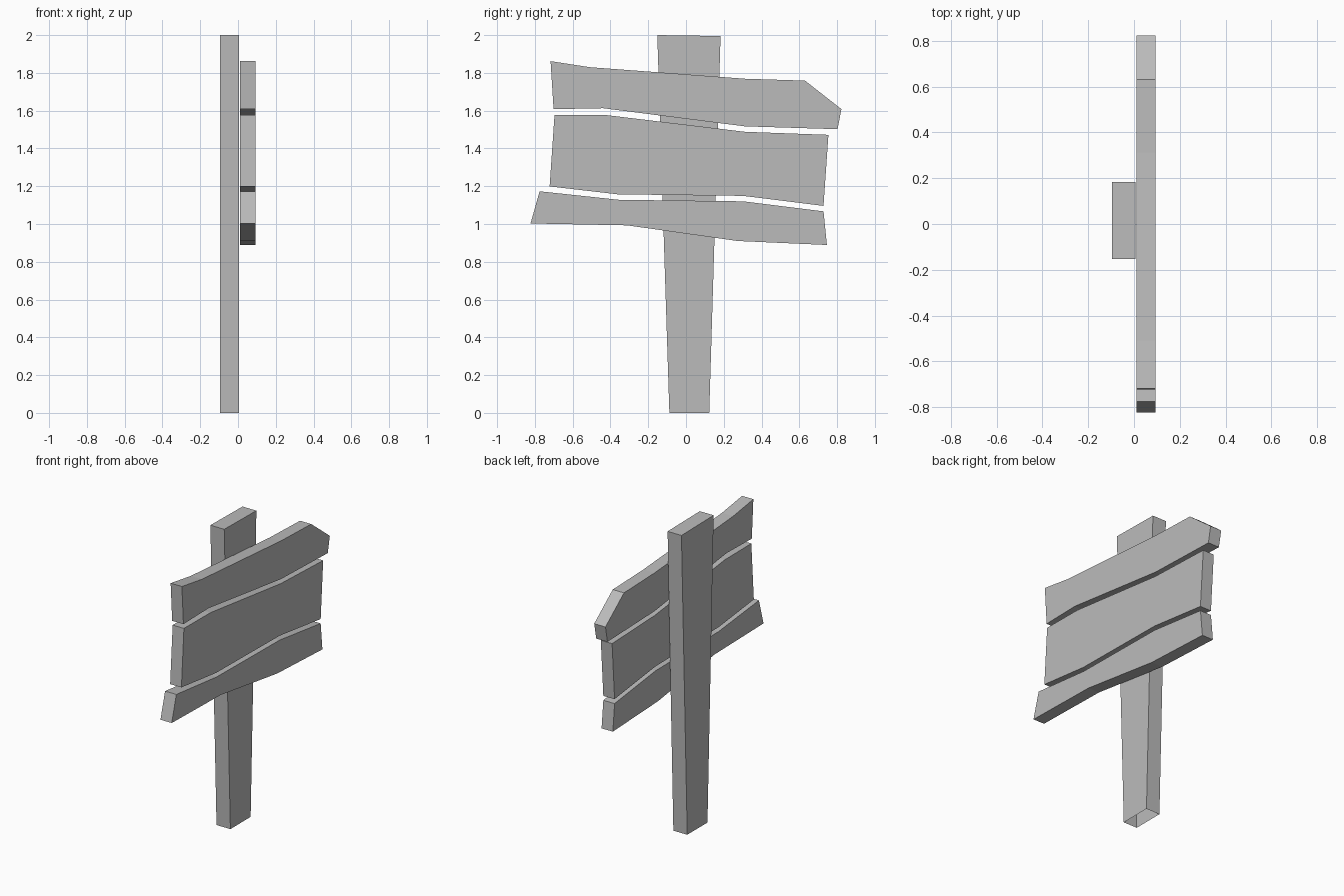
import bpy
import bmesh

default_cube = bpy.data.objects.get("Cube")
if default_cube:
    bpy.data.objects.remove(default_cube, do_unlink=True)

# One plain grey for the whole sign
GREY = (0.5, 0.5, 0.5, 1.0)
grey = bpy.data.materials.new("plain grey")
grey.use_nodes = True
grey.diffuse_color = GREY
grey.node_tree.nodes["Principled BSDF"].inputs["Base Color"].default_value = GREY


def plank(name, outline, back, front, open_base=False):
    """Extrude a (y, z) outline along x from back to front."""
    bm = bmesh.new()
    base = bm.faces.new([bm.verts.new((back, y, z)) for y, z in outline])
    extruded = bmesh.ops.extrude_face_region(bm, geom=[base], use_keep_orig=True)
    moved = [v for v in extruded["geom"] if isinstance(v, bmesh.types.BMVert)]
    bmesh.ops.translate(bm, vec=(front - back, 0, 0), verts=moved)
    bmesh.ops.recalc_face_normals(bm, faces=bm.faces)
    if open_base:
        underside = [f for f in bm.faces if all(v.co.z < 0.01 for v in f.verts)]
        bmesh.ops.delete(bm, geom=underside, context="FACES_ONLY")
    mesh = bpy.data.meshes.new(name)
    bm.to_mesh(mesh)
    bm.free()
    mesh.materials.append(grey)
    obj = bpy.data.objects.new(name, mesh)
    bpy.context.collection.objects.link(obj)
    return obj


# Post: widens towards the top, hollow underneath
plank("post", [(-0.088, 0), (0.123, 0), (0.183, 1.995), (-0.152, 2)],
      back=-0.095, front=0.006, open_base=True)

# Crooked boards, each outlined along the top edge and back along the bottom
boards = {
    "upper_board": [
        (-0.717, 1.862), (-0.508, 1.83), (0.312, 1.769), (0.63, 1.759), (0.823, 1.608),
        (0.802, 1.502), (0.312, 1.517), (-0.439, 1.613), (-0.701, 1.608)],
    "middle_board": [
        (-0.696, 1.578), (-0.418, 1.576), (0.312, 1.488), (0.754, 1.472),
        (0.728, 1.096), (0.302, 1.149), (-0.36, 1.157), (-0.722, 1.199)],
    "lower_board": [
        (-0.775, 1.173), (-0.355, 1.128), (0.302, 1.12), (0.728, 1.067),
        (0.746, 0.889), (0.275, 0.91), (-0.312, 0.993), (-0.823, 1.003)],
}
for name, outline in boards.items():
    plank(name, outline, back=0.011, front=0.093)
